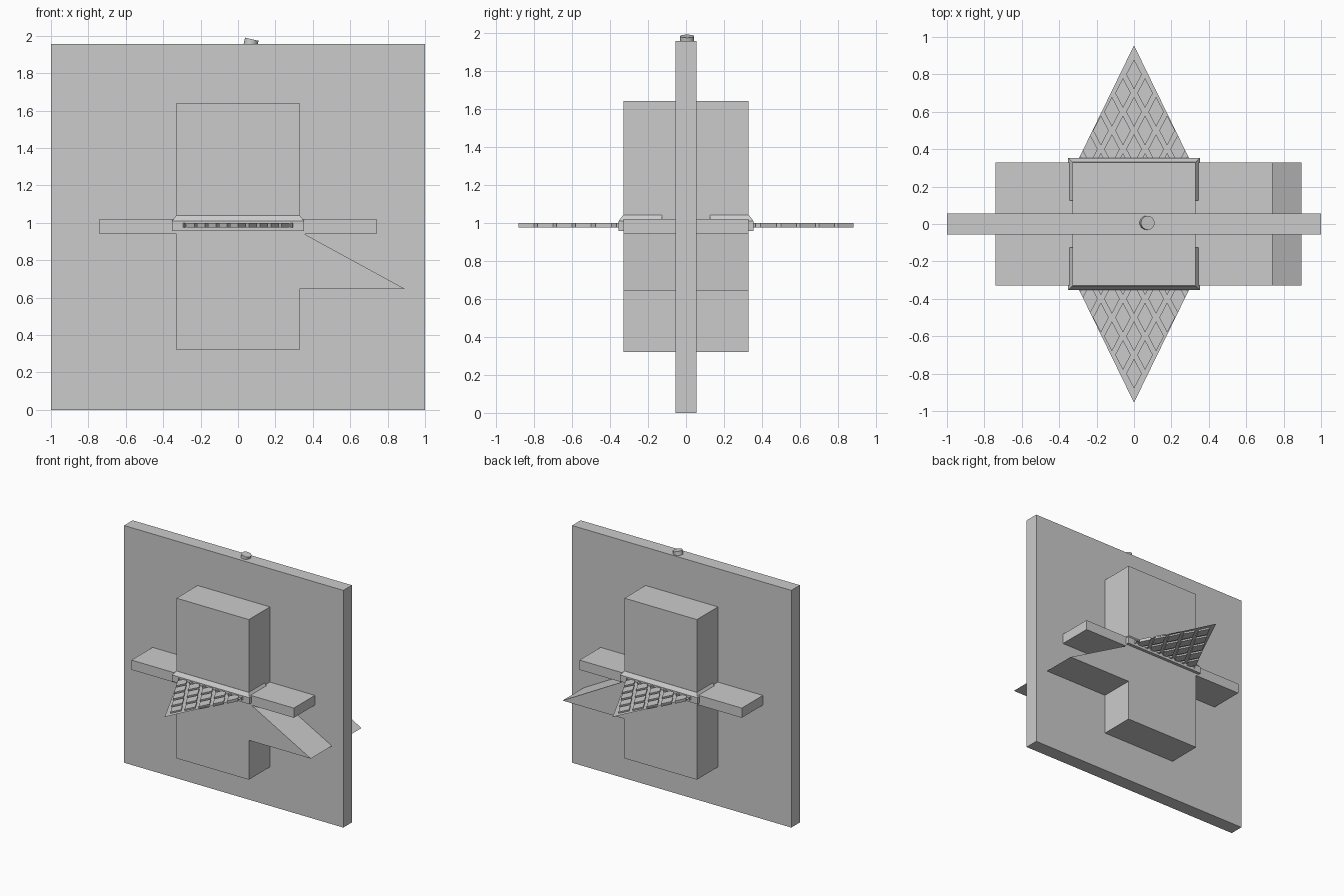
import bpy, bmesh, math
from mathutils import Matrix, Vector

if "Cube" in bpy.data.objects:
    bpy.data.objects.remove(bpy.data.objects["Cube"])


def finish(name, bm):
    bmesh.ops.recalc_face_normals(bm, faces=bm.faces)
    me = bpy.data.meshes.new(name)
    bm.to_mesh(me)
    bm.free()
    ob = bpy.data.objects.new(name, me)
    bpy.context.collection.objects.link(ob)
    return ob


def prism(bm, points, offset):
    """Add a closed prism: polygon swept along the offset vector."""
    face = bm.faces.new([bm.verts.new(p) for p in points])
    ext = bmesh.ops.extrude_face_region(bm, geom=[face], use_keep_orig=True)
    verts = [g for g in ext["geom"] if isinstance(g, bmesh.types.BMVert)]
    bmesh.ops.translate(bm, vec=offset, verts=verts)


def mirror_y(ob):
    mod = ob.modifiers.new("front_and_back", "MIRROR")
    mod.use_axis = (False, True, False)
    mod.use_mirror_merge = False


# Upright panel
bm = bmesh.new()
prism(bm, [(-1, -.056, 0), (1, -.056, 0), (1, -.056, 1.955), (-1, -.056, 1.955)],
      (0, .112, 0))
finish("panel", bm)

# Core block with cross bar and side wedge, one swept outline
outline = [(-.33, .32), (.33, .32), (.33, .645), (.895, .645), (.355, .94),
           (.74, .94), (.74, 1.02), (.33, 1.02), (.33, 1.64), (-.33, 1.64),
           (-.33, 1.02), (-.74, 1.02), (-.74, .94), (-.33, .94)]
bm = bmesh.new()
prism(bm, [(x, -.33, z) for x, z in outline], (0, .66, 0))
finish("core_block", bm)

# Chamfered collar, front and back
bm = bmesh.new()
rings = []
for x, y, z in [(.353, -.354, .957), (.353, -.354, 1.01), (.33, -.331, 1.04)]:
    rings.append([bm.verts.new(c) for c in
                  [(-x, y, z), (x, y, z), (x, -.125, z), (-x, -.125, z)]])
bm.faces.new(rings[0])
bm.faces.new(rings[-1])
for a, b in zip(rings, rings[1:]):
    for i in range(4):
        j = (i + 1) % 4
        bm.faces.new([a[i], a[j], b[j], b[i]])
mirror_y(finish("collar", bm))

# Thin triangular fin
TIP, BASE, HALF, MID = -.955, -.35, .295, .988
bm = bmesh.new()
bm.faces.new([bm.verts.new(c) for c in
              [(-HALF, BASE, MID), (0, TIP, MID), (HALF, BASE, MID)]])
mirror_y(finish("fin", bm))

# Raised diamond tiles on both sides of the fin, trimmed to its edges
bm = bmesh.new()
for row in range(6):
    cy = -.80 + row * .1
    for col in range(-5, 6):
        cx = col * .059
        if (col + row) % 2 or abs(cx) - .02 > HALF * (cy - TIP) / (BASE - TIP):
            continue
        prism(bm, [(cx - .042, cy, .976), (cx, cy - .08, .976),
                   (cx + .042, cy, .976), (cx, cy + .08, .976)], (0, 0, .024))
for s in (-1, 1):
    normal = Vector((s * (BASE - TIP), -HALF, 0)).normalized()
    cut = bmesh.ops.bisect_plane(bm, geom=bm.verts[:] + bm.edges[:] + bm.faces[:],
                                 plane_co=(0, TIP, 0), plane_no=normal, clear_outer=True)
    bmesh.ops.holes_fill(bm, edges=[e for e in bm.edges if e.is_boundary], sides=0)
mirror_y(finish("fin_tiles", bm))

# Small tilted peg on the top edge
bm = bmesh.new()
bmesh.ops.create_cone(bm, cap_ends=True, segments=24, radius1=.037, radius2=.037, depth=.06,
                      matrix=Matrix.Translation((.067, .006, 1.952))
                      @ Matrix.Rotation(math.radians(13), 4, "Y"))
peg = finish("peg", bm)
bpy.context.view_layer.objects.active = peg
peg.select_set(True)
bpy.ops.object.shade_smooth_by_angle()
